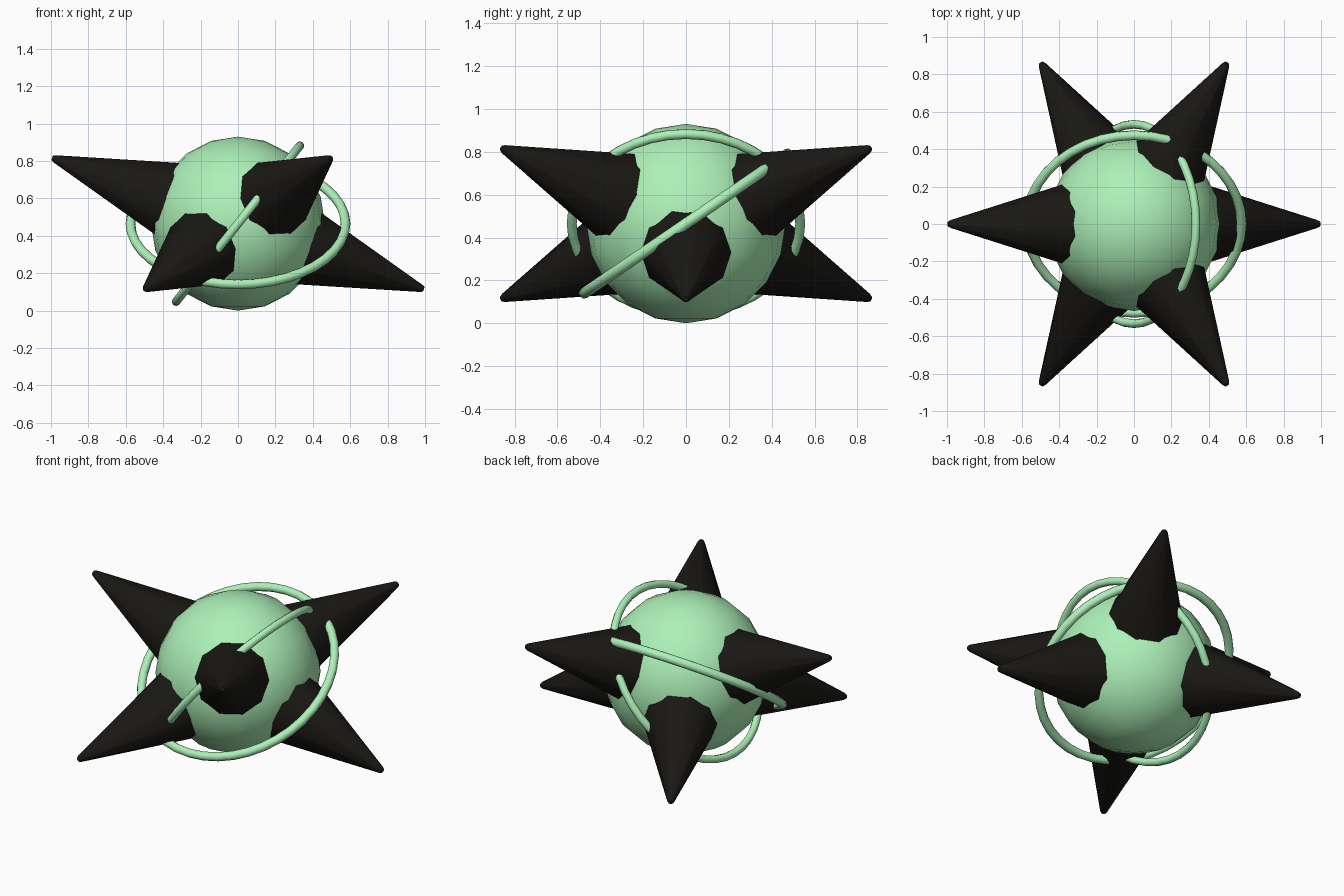
import bpy, bmesh, math
from mathutils import Vector

if "Cube" in bpy.data.objects:
    bpy.data.objects.remove(bpy.data.objects["Cube"])

CENTER = Vector((0, 0, 0.465))


def material(name, color):
    m = bpy.data.materials.new(name)
    m.diffuse_color = (*color, 1)
    m.use_nodes = True
    m.node_tree.nodes["Principled BSDF"].inputs["Base Color"].default_value = m.diffuse_color
    return m


green = material("pale_green", (0.42, 0.88, 0.48))
black = material("charcoal", (0.010, 0.009, 0.007))


def finish(name, mat, angle):
    ob = bpy.context.object
    ob.name = name
    ob.data.materials.append(mat)
    bpy.ops.object.shade_smooth_by_angle(angle=math.radians(angle))
    return ob


# Round core
bpy.ops.mesh.primitive_uv_sphere_add(segments=20, ring_count=10, radius=0.465, location=CENTER)
finish("core", green, 60)

# Two tilted rings around the core
for name, radius, tube, rot in (("wide_ring", 0.575, 0.026, (0.6, 0, 0)),
                                ("steep_ring", 0.533, 0.023, (0, -0.9, 0))):
    bpy.ops.mesh.primitive_torus_add(major_segments=40, minor_segments=8, major_radius=radius,
                                     minor_radius=tube, location=CENTER, rotation=rot)
    finish(name, green, 60)


# Spike profile: (distance from core centre, radius), lathed with ten sides
PROFILE = [(0.35, 0.228), (1.04, 0.021), (1.054, 0.013)]


def spike(name, direction, sides=10):
    bm = bmesh.new()
    rings = [[bm.verts.new((r * math.cos(math.tau * i / sides),
                            r * math.sin(math.tau * i / sides), d)) for i in range(sides)]
             for d, r in PROFILE]
    for a, b in zip(rings, rings[1:]):
        for i in range(sides):
            j = (i + 1) % sides
            bm.faces.new((a[i], a[j], b[j], b[i]))
    bm.faces.new(rings[0][::-1])
    bm.faces.new(rings[-1])
    me = bpy.data.meshes.new(name)
    bm.to_mesh(me)
    bm.free()
    ob = bpy.data.objects.new(name, me)
    bpy.context.collection.objects.link(ob)
    ob.location = CENTER
    ob.rotation_mode = 'QUATERNION'
    ob.rotation_quaternion = direction.to_track_quat('Z', 'Y')
    bpy.ops.object.select_all(action='DESELECT')
    ob.select_set(True)
    bpy.context.view_layer.objects.active = ob
    finish(name, black, 50)


# Six spikes, alternately pointing down and up
for k in range(6):
    a = math.radians(60 * k)
    tilt = math.asin(1 / 3) * (1 if k % 2 else -1)
    spike(f"spike_{k + 1}", Vector((math.cos(a) * math.cos(tilt),
                                    math.sin(a) * math.cos(tilt), math.sin(tilt))))
